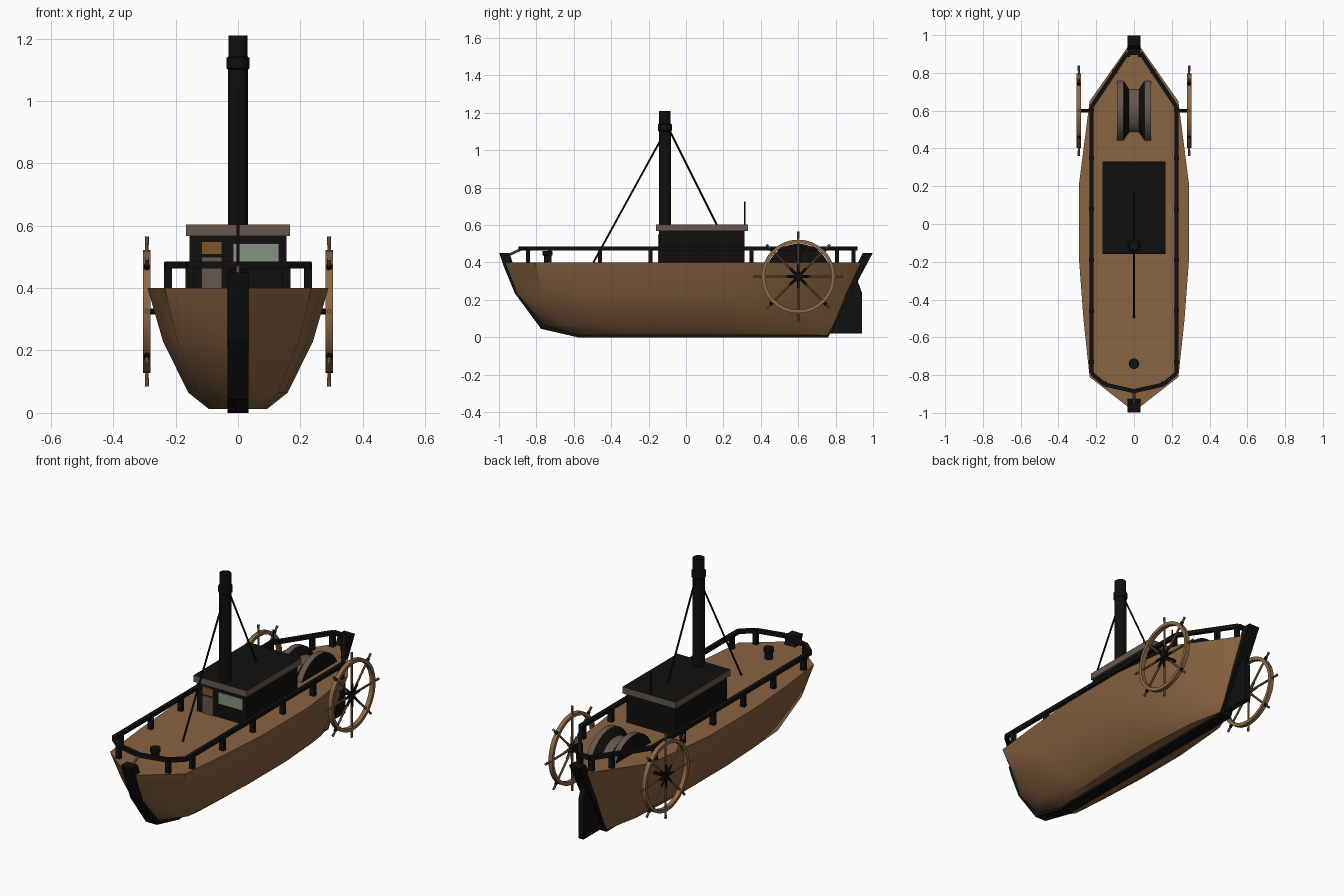
import bpy, bmesh, math
from mathutils import Vector, Matrix

if "Cube" in bpy.data.objects:
    bpy.data.objects.remove(bpy.data.objects["Cube"])

def mat(name, c):
    m = bpy.data.materials.new(name)
    m.diffuse_color = (*c, 1)
    m.use_nodes = True
    m.node_tree.nodes["Principled BSDF"].inputs["Base Color"].default_value = m.diffuse_color
    return m

WOOD = mat("hull brown", (0.25, 0.125, 0.052))
WHEEL = mat("wheel brown", (0.27, 0.14, 0.062))
BLACK = mat("black", (0.005, 0.005, 0.005))
GREY = mat("grey brown", (0.135, 0.093, 0.078))
GLASS = mat("window green", (0.24, 0.29, 0.22))
DOOR = mat("door brown", (0.22, 0.09, 0.025))

def finish(name, bm, mats, rule=None, smooth=True):
    bmesh.ops.recalc_face_normals(bm, faces=bm.faces)
    if rule:
        for f in bm.faces:
            f.material_index = rule(f)
    me = bpy.data.meshes.new(name)
    bm.to_mesh(me)
    bm.free()
    ob = bpy.data.objects.new(name, me)
    bpy.context.collection.objects.link(ob)
    for m in mats:
        me.materials.append(m)
    if smooth:
        bpy.ops.object.select_all(action='DESELECT')
        ob.select_set(True)
        bpy.context.view_layer.objects.active = ob
        bpy.ops.object.shade_smooth_by_angle(angle=math.radians(35))
    return ob

def add_box(bm, lo, hi):
    lo, hi = Vector(lo), Vector(hi)
    bmesh.ops.create_cube(bm, size=1, matrix=Matrix.Translation((lo + hi) / 2)
                          @ Matrix.Diagonal((*(hi - lo), 1)))

def add_bar(bm, a, b, r, r2=None, n=8):
    a, b = Vector(a), Vector(b)
    d = b - a
    rot = d.to_track_quat('Z', 'Y').to_matrix().to_4x4()
    if n == 4:
        rot = rot @ Matrix.Rotation(math.pi / 4, 4, 'Z')
    bmesh.ops.create_cone(bm, cap_ends=True, segments=n, radius1=r,
                          radius2=r if r2 is None else r2, depth=d.length,
                          matrix=Matrix.Translation((a + b) / 2) @ rot)

def box(name, lo, hi, mats, rule=None):
    bm = bmesh.new()
    add_box(bm, lo, hi)
    return finish(name, bm, mats, rule, False)

def bar(name, a, b, r, m, n=12):
    bm = bmesh.new()
    add_bar(bm, a, b, r, n=n)
    return finish(name, bm, [m])

def plate(name, pts, half, m):
    """Side profile (y, z) given thickness along x."""
    bm = bmesh.new()
    f = bm.faces.new([bm.verts.new((-half, y, z)) for y, z in pts])
    g = bmesh.ops.extrude_face_region(bm, geom=[f])
    bmesh.ops.translate(bm, vec=(2 * half, 0, 0),
                        verts=[v for v in g['geom'] if isinstance(v, bmesh.types.BMVert)])
    return finish(name, bm, [m], smooth=False)

def lathe(name, prof, centre, axis, mats, n=32, rule=None):
    """Profile (radius, height) spun around x or z."""
    bm = bmesh.new()
    vs = [bm.verts.new((r, 0, h)) for r, h in prof]
    es = [bm.edges.new(p) for p in zip(vs, vs[1:])]
    bmesh.ops.spin(bm, geom=vs + es, cent=(0, 0, 0), axis=(0, 0, 1),
                   angle=2 * math.pi, steps=n)
    bmesh.ops.remove_doubles(bm, verts=bm.verts, dist=1e-5)
    M = Matrix.Translation(centre)
    if axis == 'x':
        M = M @ Matrix.Rotation(math.pi / 2, 4, 'Y')
    bmesh.ops.transform(bm, matrix=M, verts=bm.verts)
    return finish(name, bm, mats, rule)

# Hull: deck outline repeated at shrinking levels
STATIONS = [(-0.97, 0.03), (-0.81, 0.235), (-0.5, 0.268), (-0.2, 0.29),
            (0.22, 0.29), (0.65, 0.235), (0.935, 0.035)]
LEVELS = [(0.4, -0.97, 0.935, 1), (0.23, -0.905, 0.855, 0.83),
          (0.065, -0.765, 0.785, 0.55), (0.012, -0.585, 0.755, 0.32)]
bm = bmesh.new()
rings = []
for z, y0, y1, w in LEVELS:
    half = [(hw * (w if 0 < i < 6 else 1), y0 + (y + 0.97) / 1.905 * (y1 - y0))
            for i, (y, hw) in enumerate(STATIONS)]
    loop = half + [(-x, y) for x, y in reversed(half)]
    rings.append([bm.verts.new((x, y, z)) for x, y in loop])
for a, b in zip(rings, rings[1:]):
    for i in range(len(a)):
        j = (i + 1) % len(a)
        bm.faces.new((a[i], a[j], b[j], b[i]))
bm.faces.new(rings[0])
bm.faces.new(rings[-1])
finish("hull", bm, [WOOD])

# Stem, keel and sternpost in one strip, plus rudder
plate("keel", [(-0.998, 0.45), (-0.975, 0.38), (-0.915, 0.235), (-0.775, 0.045), (-0.58, 0),
               (0.76, 0), (0.998, 0.45), (0.945, 0.45), (0.73, 0.03), (-0.56, 0.03),
               (-0.74, 0.08), (-0.88, 0.27), (-0.945, 0.45)], 0.034, BLACK)
plate("rudder", [(0.75, 0.02), (0.94, 0.02), (0.94, 0.24), (0.915, 0.31), (0.87, 0.25)], 0.016, BLACK)
bm = bmesh.new()
hook = [(-0.962, 0.44), (-0.935, 0.445), (-0.91, 0.458), (-0.885, 0.468)]
for a, b in zip(hook, hook[1:]):
    add_bar(bm, (0, *a), (0, *b), 0.007)
finish("bow_rope", bm, [WHEEL])

# Railing with posts
right = [(0, -0.885), (0.155, -0.85), (0.225, -0.79), (0.225, 0.62), (0.035, 0.905), (0, 0.905)]
posts = [(0.155, -0.845), (0.225, -0.73), (0.225, -0.46), (0.225, -0.19), (0.225, 0.08),
         (0.225, 0.35), (0.225, 0.6), (0.1, 0.808), (0.035, 0.895)]
bm = bmesh.new()
for s in (1, -1):
    for (xa, ya), (xb, yb) in zip(right, right[1:]):
        add_bar(bm, (s * xa, ya, 0.474), (s * xb, yb, 0.474), 0.015, n=4)
    for x, y in posts:
        add_box(bm, (s * x - 0.013, y - 0.011, 0.395), (s * x + 0.013, y + 0.011, 0.482))
finish("railing", bm, [BLACK], smooth=False)

# Cabin, roof, door and window
box("cabin", (-0.155, -0.145, 0.39), (0.155, 0.313, 0.57), [BLACK])
box("roof", (-0.166, -0.16, 0.567), (0.166, 0.331, 0.604), [GREY, BLACK],
    lambda f: int(f.normal.z > 0.5))
box("door_panel", (-0.117, -0.15, 0.4), (-0.052, -0.144, 0.5), [GREY])
box("door_pane", (-0.117, -0.15, 0.508), (-0.052, -0.144, 0.55), [DOOR])
box("window", (-0.016, -0.15, 0.48), (0.132, -0.144, 0.543), [GLASS])

# Funnel with collar, stays and pole
lathe("funnel", [(0, 0.58), (0.032, 0.58), (0.032, 1.1), (0.037, 1.105), (0.037, 1.138),
                 (0.031, 1.142), (0.031, 1.21), (0.024, 1.21), (0.024, 1.16), (0, 1.16)],
      (0, -0.113, 0), 'z', [BLACK], 20)
bar("front_stay", (0, -0.13, 1.065), (0, -0.495, 0.4), 0.005, BLACK, 6)
bar("rear_stay", (0, -0.095, 1.12), (0, 0.165, 0.6), 0.005, BLACK, 6)
bar("roof_pole", (0, 0.315, 0.6), (0, 0.315, 0.725), 0.004, BLACK, 6)

# Bollard
lathe("bollard", [(0, 0.39), (0.021, 0.39), (0.021, 0.435), (0.028, 0.44), (0.028, 0.46), (0, 0.46)],
      (0, -0.74, 0), 'z', [BLACK], 14)

# Winch drum, half sunk in the deck
AX = (0.6, 0.325)
def drum_rule(f):
    c = f.calc_center_median()
    r = math.hypot(c.y - AX[0], c.z - AX[1])
    return int(abs(f.normal.x) < 0.3 and (r > 0.165 or abs(c.x) < 0.02))
prof = [(0, -0.09), (0.175, -0.09), (0.175, -0.056), (0.136, -0.026)]
lathe("winch_drum", prof + [(r, -h) for r, h in reversed(prof)],
      (0, *AX), 'x', [BLACK, GREY], 32, drum_rule)

# Side wheels: rim, spokes, bolts, hub and axle
for s, side in ((1, "right"), (-1, "left")):
    X = s * 0.292
    P = lambda r, a, x=X: (x, AX[0] + r * math.cos(a), AX[1] + r * math.sin(a))
    lathe(side + "_wheel_rim", [(0.178, -0.012), (0.197, -0.012), (0.197, 0.012),
                                (0.178, 0.012), (0.178, -0.012)], (X, *AX), 'x', [WHEEL], 32)
    sp, bk = bmesh.new(), bmesh.new()
    for k in range(8):
        a = k * math.pi / 4
        add_bar(sp, P(0.01, a), P(0.19, a), 0.006)
        add_bar(sp, P(0.19, a), P(0.24, a), 0.005, 0.007)
        add_bar(bk, P(0.01, a, X + s * 0.003), P(0.065, a, X + s * 0.003), 0.009, 0.006, n=6)
        if k % 2:
            add_bar(bk, P(0.194, a), P(0.212, a), 0.009)
    add_bar(bk, (s * 0.2, *AX), (s * 0.304, *AX), 0.009, n=10)
    add_bar(bk, (s * 0.282, *AX), (s * 0.302, *AX), 0.02, n=12)
    finish(side + "_wheel_spokes", sp, [WHEEL])
    finish(side + "_wheel_hub", bk, [BLACK])
